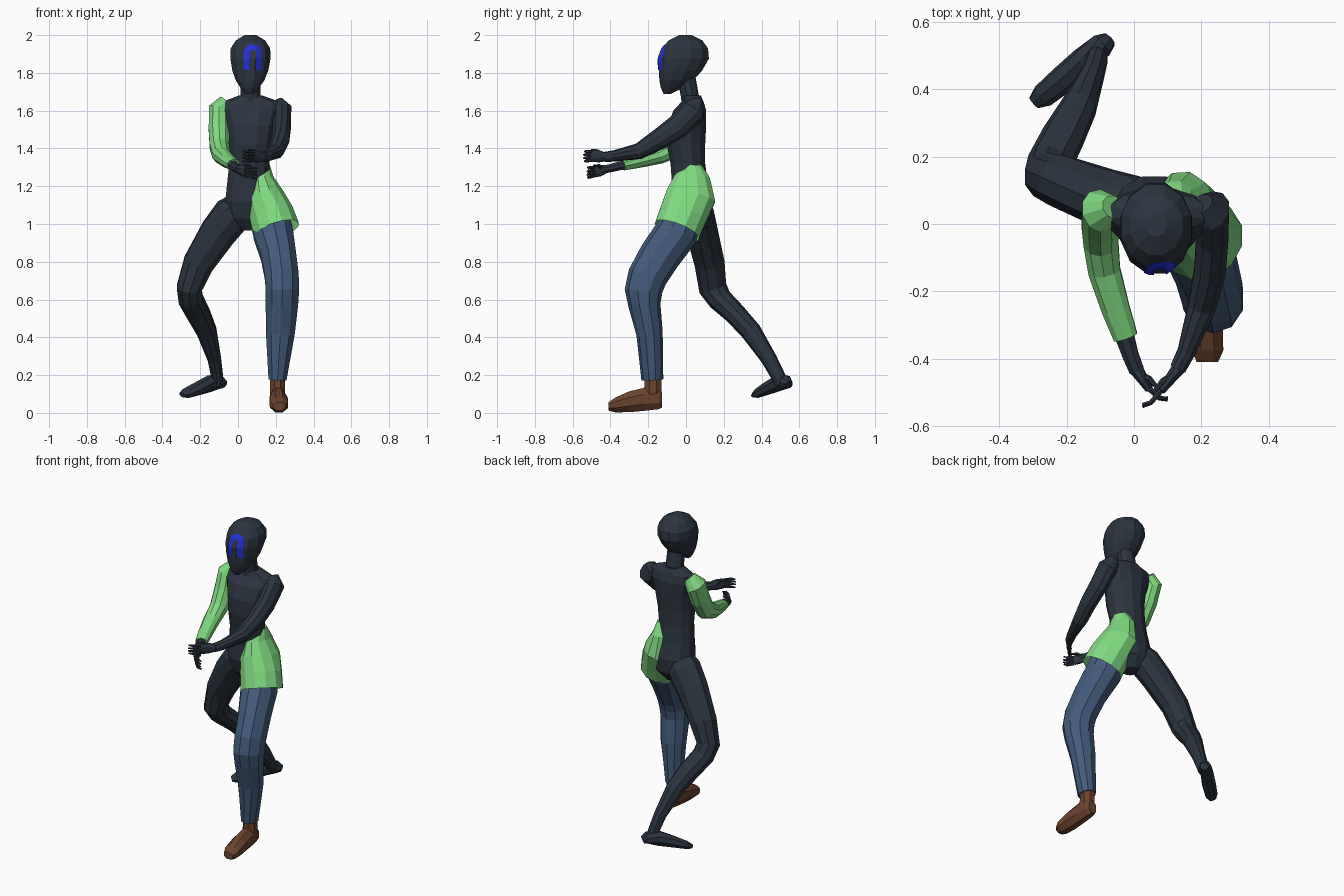
import bpy, bmesh, math
from mathutils import Vector
from mathutils.bvhtree import BVHTree


def material(name, rgb):
    m = bpy.data.materials.new(name)
    m.diffuse_color = (*rgb, 1)
    return m


DARK = material("dark slate", (0.025, 0.035, 0.05))
GREEN = material("light green", (0.22, 0.70, 0.22))
DENIM = material("denim blue", (0.055, 0.105, 0.20))
BROWN = material("shoe brown", (0.15, 0.057, 0.028))
BLUE = material("bright blue", (0.018, 0.03, 0.72))


def finish(name, bm, mat):
    me = bpy.data.meshes.new(name)
    bm.to_mesh(me)
    bm.free()
    me.materials.append(mat)
    ob = bpy.data.objects.new(name, me)
    bpy.context.collection.objects.link(ob)
    return ob


def tube(name, rings, mat, n=10, axis=None, cap_end=True):
    """Loft of elliptical rings (x, y, z, half width, half depth) along a path."""
    bm = bmesh.new()
    pts = [Vector(r[:3]) for r in rings]
    loops = []
    for i, r in enumerate(rings):
        t = Vector(axis) if axis else None
        if t is None:
            t = Vector()
            if i > 0:
                t += (pts[i] - pts[i - 1]).normalized()
            if i < len(pts) - 1:
                t += (pts[i + 1] - pts[i]).normalized()
            t.normalize()
        side = Vector((1, 0, 0))
        side = (side - t * side.dot(t)).normalized()
        up = t.cross(side)
        loop = []
        for k in range(n):
            a = 2 * math.pi * (k + 0.5) / n
            loop.append(bm.verts.new(pts[i] + side * (r[3] * math.cos(a))
                                     + up * (r[4] * math.sin(a))))
        loops.append(loop)
    for p, q in zip(loops, loops[1:]):
        for k in range(n):
            bm.faces.new((p[k], p[(k + 1) % n], q[(k + 1) % n], q[k]))
    bm.faces.new(loops[0])
    if cap_end:
        bm.faces.new(loops[-1])
    bmesh.ops.recalc_face_normals(bm, faces=bm.faces)
    return finish(name, bm, mat)


Z = (0, 0, 1)

# Head and neck
head = tube("head", [
    (.062, -.10, 1.688, .022, .018), (.062, -.075, 1.72, .05, .06),
    (.064, -.052, 1.76, .078, .092), (.065, -.03, 1.81, .098, .118),
    (.066, -.013, 1.875, .11, .139), (.066, -.005, 1.93, .108, .126),
    (.066, -.003, 1.972, .08, .092), (.066, -.003, 2.0, .032, .035)], DARK, 12, Z)
tube("neck", [(.066, .035, 1.62, .07, .055), (.066, .02, 1.68, .056, .048),
              (.066, .0, 1.78, .056, .05)], DARK, 10, Z)

# Torso and pelvis
tube("torso", [
    (.06, .04, .965, .045, .05), (.06, .04, 1.03, .115, .10),
    (.06, .03, 1.12, .132, .115), (.056, .02, 1.22, .117, .098),
    (.06, .01, 1.32, .11, .095), (.066, .0, 1.42, .118, .105),
    (.07, .005, 1.52, .135, .105), (.07, .02, 1.6, .16, .09),
    (.07, .035, 1.648, .155, .06), (.066, .03, 1.68, .065, .05)], DARK, 12, Z)

# Back leg with bare foot
tube("back_leg", [
    (.02, .04, 1.10, .08, .08), (-.03, .06, 1.05, .105, .09),
    (-.105, .085, .955, .10, .085), (-.21, .125, .79, .085, .08),
    (-.258, .142, .66, .07, .075), (-.25, .18, .60, .068, .065),
    (-.21, .26, .525, .065, .058), (-.165, .345, .43, .055, .055),
    (-.125, .44, .285, .037, .042), (-.11, .49, .19, .033, .038),
    (-.11, .50, .15, .03, .03)], DARK)
tube("back_foot", [
    (-.075, .547, .15, .025, .022), (-.095, .53, .163, .037, .038),
    (-.15, .485, .155, .04, .045), (-.21, .43, .13, .042, .036),
    (-.27, .38, .105, .038, .025), (-.297, .36, .095, .022, .013)], DARK, 8)

# Front leg: trouser, shoe
tube("trouser_leg", [
    (.17, -.005, 1.06, .10, .10), (.185, -.05, .955, .11, .115),
    (.215, -.14, .83, .097, .11), (.232, -.205, .72, .094, .105),
    (.235, -.225, .645, .093, .10), (.232, -.22, .57, .09, .085),
    (.224, -.193, .42, .08, .07), (.209, -.178, .175, .05, .058)], DENIM)
tube("shoe_ankle", [(.208, -.175, .2, .042, .048), (.21, -.175, .13, .043, .05),
                    (.21, -.18, .08, .043, .05)], BROWN, 8, Z)
tube("shoe", [
    (.21, -.126, .07, .03, .045), (.21, -.145, .075, .042, .06),
    (.212, -.22, .072, .046, .066), (.215, -.30, .059, .052, .06),
    (.218, -.375, .042, .051, .042), (.218, -.41, .034, .034, .024)], BROWN, 8, (0, -1, 0))

# Hip cloth, open at the bottom
tube("hip_cloth", [
    (.135, .035, 1.318, .035, .045), (.122, .032, 1.25, .068, .098),
    (.14, .025, 1.145, .105, .136), (.175, -.015, 1.05, .122, .13),
    (.203, -.048, .965, .127, .127)], GREEN, 12, cap_end=False)

# Bare arm
tube("bare_arm", [
    (.20, .06, 1.645, .04, .03), (.232, .04, 1.60, .055, .07),
    (.232, -.045, 1.515, .05, .064), (.225, -.14, 1.45, .049, .056),
    (.20, -.25, 1.385, .043, .043), (.155, -.38, 1.36, .028, .03),
    (.13, -.43, 1.355, .025, .027)], DARK)

# Sleeved arm
tube("sleeve", [
    (-.06, .05, 1.645, .045, .035), (-.10, .04, 1.60, .06, .066),
    (-.10, .0, 1.50, .058, .062), (-.098, -.055, 1.41, .054, .06),
    (-.088, -.14, 1.365, .05, .047), (-.055, -.25, 1.335, .044, .038),
    (-.025, -.335, 1.313, .038, .03)], GREEN)
tube("sleeved_forearm", [(-.035, -.31, 1.318, .032, .026),
                         (-.01, -.39, 1.298, .026, .024),
                         (.008, -.435, 1.288, .024, .022)], DARK, 8)


def hand(name, wrist, knuckles, tip):
    """Palm, four fanned fingers and a thumb."""
    w, k, t = Vector(wrist), Vector(knuckles), Vector(tip)
    tube(name + "_palm", [(*w, .022, .024), (*w.lerp(k, .5), .017, .034),
                          (*k, .013, .033)], DARK, 8)
    for i in range(4):
        s = i - 1.5
        bend = k.lerp(t, .55) + Vector((0, -.008, s * .017))
        end = t + Vector((0, abs(s) * .006, s * .017))
        tube(f"{name}_finger_{i + 1}", [(*(k + Vector((0, 0, s * .015))), .009, .009),
                                        (*bend, .008, .008), (*end, .005, .005)], DARK, 6)
    a = w.lerp(k, .3)
    tube(name + "_thumb", [(*a, .012, .012), (*(a.lerp(t, .35) + Vector((0, .015, .03))), .009, .009),
                           (*(a.lerp(t, .65) + Vector((0, .01, .035))), .006, .006)], DARK, 6)


hand("bare_hand", (.132, -.428, 1.355), (.08, -.495, 1.36), (.025, -.545, 1.358))
hand("sleeved_hand", (.006, -.43, 1.289), (.045, -.488, 1.277), (.10, -.525, 1.268))

# Painted arch on the face: a thin strip laid onto the head
tree = BVHTree.FromPolygons([v.co for v in head.data.vertices],
                            [p.vertices[:] for p in head.data.polygons])
path = [(-1, 0, 1.815 + .0135 * i) for i in range(7)]
path += [(-math.cos(a), math.sin(a), 1.905) for a in
         (math.pi * i / 8 for i in range(1, 8))]
path += [(1, 0, 1.815 + .0135 * i) for i in range(6, -1, -1)]
bm = bmesh.new()
rows = []
for dx, dz, z in path:
    row = []
    for r in (.018, .0325, .047):
        x, h = .077 + dx * r, z + dz * r
        hit = tree.ray_cast(Vector((x, -1, h)), Vector((0, 1, 0)))[0]
        row.append(bm.verts.new((x, hit.y - .004, h)))
    rows.append(row)
for p, q in zip(rows, rows[1:]):
    for j in (0, 1):
        bm.faces.new((p[j], p[j + 1], q[j + 1], q[j]))
bmesh.ops.recalc_face_normals(bm, faces=bm.faces)
bm.faces.ensure_lookup_table()
bm.normal_update()
if bm.faces[0].normal.y > 0:
    bmesh.ops.reverse_faces(bm, faces=bm.faces)
finish("face_arch", bm, BLUE)
